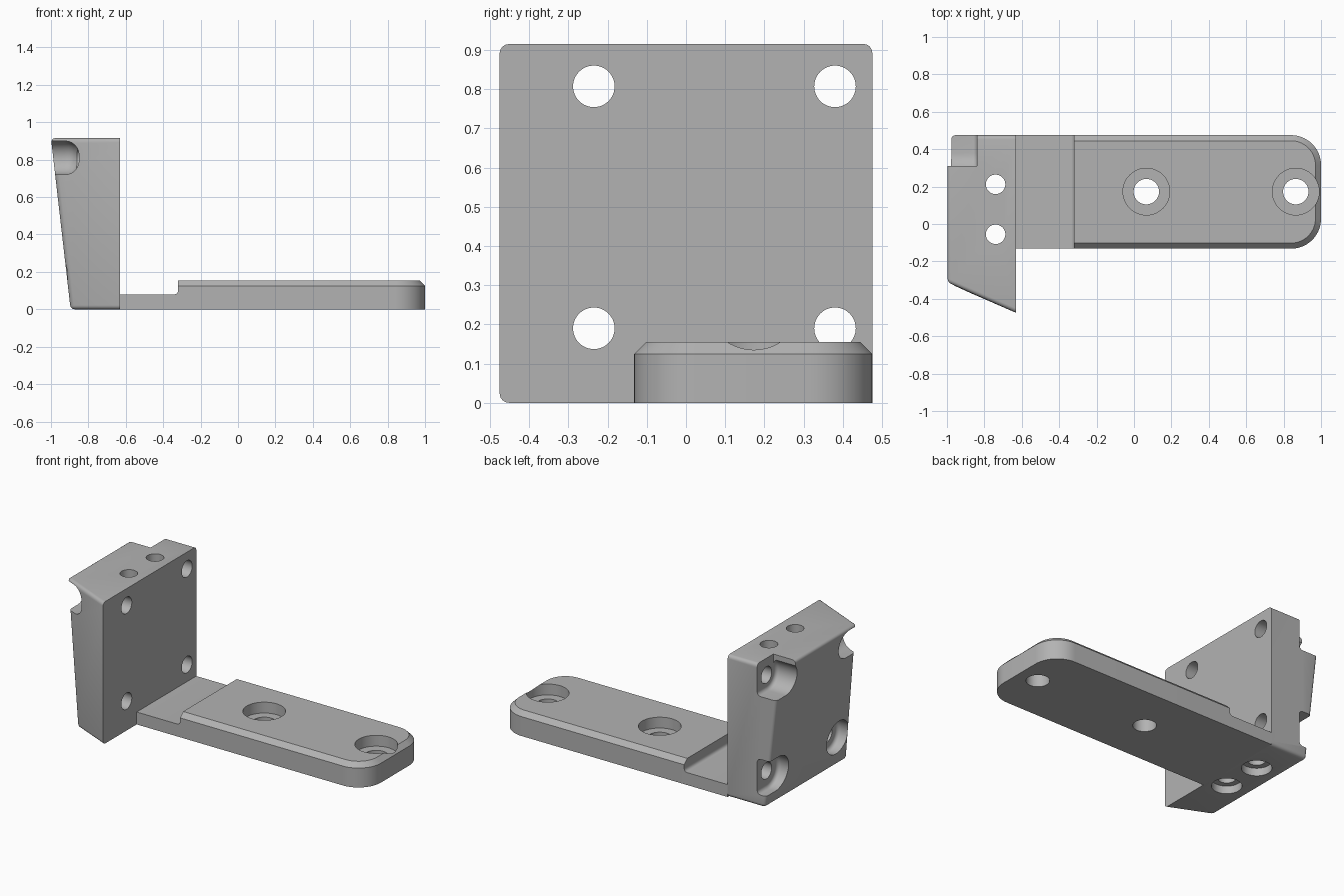
import bpy, bmesh
from math import cos, sin, pi, radians
from mathutils import Vector

cube = bpy.data.objects.get("Cube")
if cube:
    bpy.data.objects.remove(cube, do_unlink=True)

grey = bpy.data.materials.new("plain_grey")
grey.use_nodes = True
tone = (0.45, 0.45, 0.45, 1)
grey.diffuse_color = tone
grey.node_tree.nodes["Principled BSDF"].inputs["Base Color"].default_value = tone


def finish(name, bm):
    bmesh.ops.recalc_face_normals(bm, faces=bm.faces)
    mesh = bpy.data.meshes.new(name)
    bm.to_mesh(mesh)
    bm.free()
    mesh.materials.append(grey)
    ob = bpy.data.objects.new(name, mesh)
    bpy.context.collection.objects.link(ob)
    return ob


def loft(loops):
    """Closed solid through matching loops of points."""
    bm = bmesh.new()
    rings = [[bm.verts.new(p) for p in loop] for loop in loops]
    n = len(rings[0])
    for a, b in zip(rings, rings[1:]):
        for i in range(n):
            j = (i + 1) % n
            bm.faces.new((a[i], a[j], b[j], b[i]))
    bm.faces.new(rings[0])
    bm.faces.new(rings[-1])
    return bm


def arc(cx, cy, r, start, end, steps):
    return [(cx + r * cos(radians(start + (end - start) * i / steps)),
             cy + r * sin(radians(start + (end - start) * i / steps)))
            for i in range(steps + 1)]


def activate(ob):
    bpy.ops.object.select_all(action='DESELECT')
    ob.select_set(True)
    bpy.context.view_layer.objects.active = ob


def cut(target, bm, operation='DIFFERENCE'):
    tool = finish("cutter", bm)
    tool.hide_render = True
    activate(target)
    mod = target.modifiers.new("cut", 'BOOLEAN')
    mod.operation = operation
    mod.solver = 'EXACT'
    mod.object = tool
    bpy.ops.object.modifier_apply(modifier=mod.name)
    bpy.data.objects.remove(tool, do_unlink=True)


def drill_z(target, x, y, r, z0, z1):
    ring = arc(x, y, r, 0, 352.5, 47)
    cut(target, loft([[(a, b, z) for a, b in ring] for z in (z0, z1)]))


def pocket(target, y, z, r, floor, stretch, rounding):
    """Slot cut in from -x, stretched sideways, with a rounded floor."""
    ring = arc(y + max(stretch, 0), z, r, -90, 90, 20)
    ring += arc(y + min(stretch, 0), z, r, 90, 270, 20)
    if stretch == 0:
        ring = arc(y, z, r, 0, 351, 39)
    loops = [[(-1.3, a, b) for a, b in ring]]
    for i in range(7):
        t = i / 6 * pi / 2
        s = 1 - rounding * (1 - cos(t)) / r
        mid = [y + min(max(a - y, min(stretch, 0)), max(stretch, 0)) for a, b in ring]
        loops.append([(floor - rounding * (1 - sin(t)), m + (a - m) * s, z + (b - z) * s)
                      for m, (a, b) in zip(mid, ring)])
    cut(target, loft(loops))


# Upright block with a leaning outer face and an angled front face
def block_outline(x, y, z):
    return [(-0.63, -0.475, z), (-0.63, 0.475, z), (x, 0.475, z), (x, y, z)]


bm = loft([block_outline(-0.895, -0.36, 0), block_outline(-1.0, -0.312, 0.915)])
edges = [e for e in bm.edges if any(v.co.x < -0.7 for v in e.verts)]
bmesh.ops.bevel(bm, geom=edges, offset=0.022, segments=4, profile=0.5, affect='EDGES')
block = finish("upright_block", bm)

# Recesses around the four fixing holes
pocket(block, -0.235, 0.81, 0.09, -0.85, -0.4, 0.075)
pocket(block, 0.38, 0.81, 0.1, -0.84, 0.3, 0.025)
pocket(block, 0.38, 0.19, 0.115, -0.84, 0.3, 0.025)
pocket(block, -0.235, 0.19, 0.11, -0.84, 0, 0.025)
corner = [(0.31, 0.81), (0.6, 0.81), (0.6, 1.0), (0.31, 1.0)]
cut(block, loft([[(x, y, z) for y, z in corner] for x in (-1.3, -0.84)]))

# Fixing holes through the block
for y in (-0.235, 0.38):
    for z in (0.19, 0.807):
        ring = arc(y, z, 0.053, 0, 352.5, 47)
        cut(block, loft([[(x, a, b) for a, b in ring] for x in (-1.3, -0.5)]))

# Vertical holes, widened at the bottom
for y in (-0.055, 0.212):
    drill_z(block, -0.74, y, 0.052, -0.2, 1.2)
    drill_z(block, -0.74, y, 0.088, -0.2, 0.05)


# Raised foot plate with rounded end and chamfered top
def foot_outline(inset, z):
    r = 0.16 - inset
    low, high = -0.132 + inset, 0.475 - inset
    pts = [(-0.32, low)]
    pts += arc(0.84, -0.132 + 0.16, r, -90, 0, 14)
    pts += arc(0.84, 0.475 - 0.16, r, 0, 90, 14)
    pts.append((-0.32, high))
    return [(x, y, z) for x, y in pts]


foot = finish("foot_plate", loft([foot_outline(0, 0), foot_outline(0, 0.125),
                                  foot_outline(0.03, 0.155)]))

# Thin strip joining the plate to the block, with a small fillet at the step
strip = [(-0.63, 0), (-0.32, 0), (-0.32, 0.1)]
strip += arc(-0.34, 0.1, 0.02, 0, -90, 5)[1:] + [(-0.63, 0.08)]
link = finish("joining_strip", loft([[(x, y, z) for x, z in strip]
                                     for y in (-0.132, 0.475)]))

# Counterbored screw holes in the plate
for x in (0.066, 0.865):
    drill_z(foot, x, 0.173, 0.068, -0.2, 0.4)
    drill_z(foot, x, 0.173, 0.125, 0.085, 0.4)

for ob in (block, foot, link):
    activate(ob)
    bpy.ops.object.shade_smooth_by_angle(angle=radians(30))
